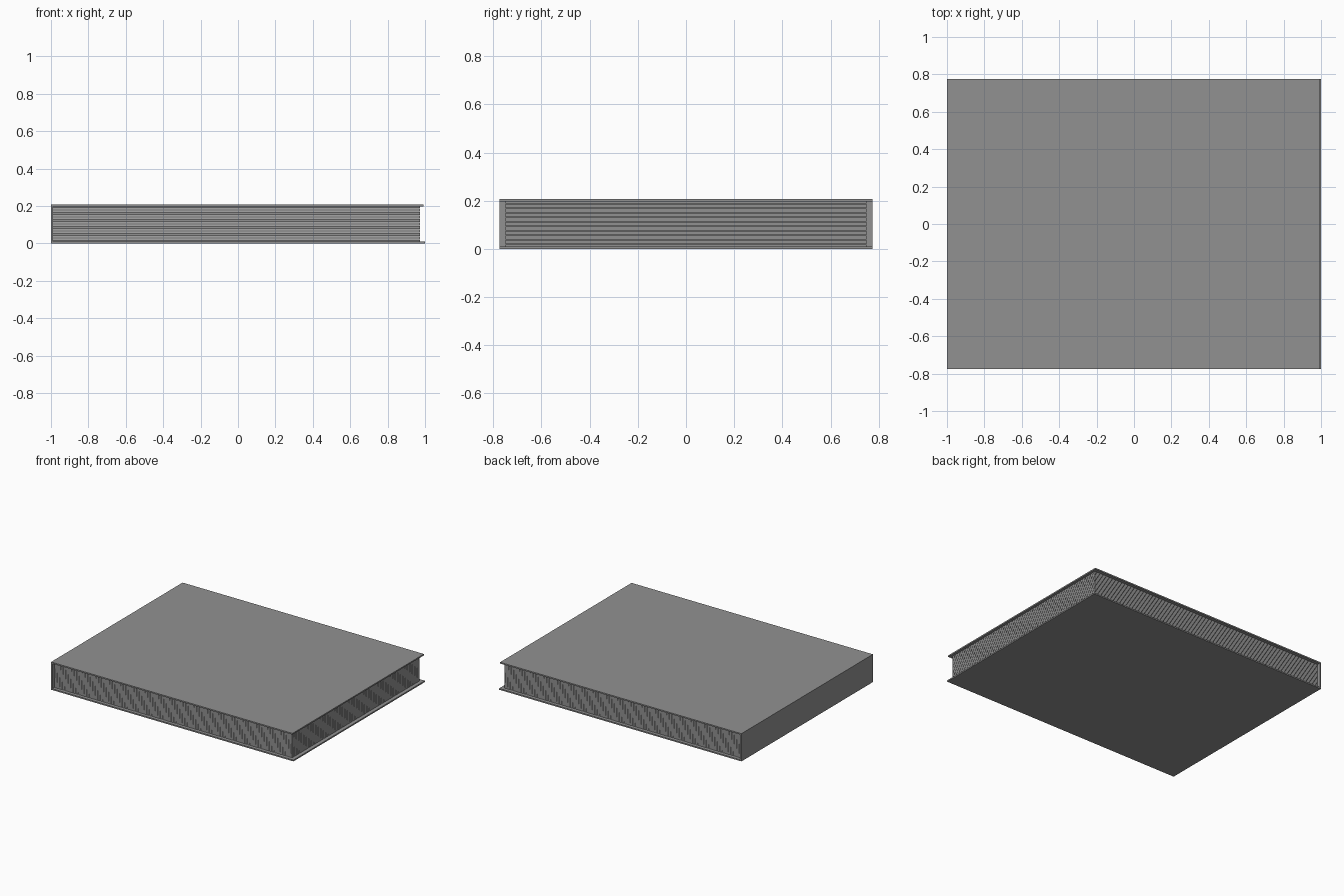
import bpy, bmesh

if "Cube" in bpy.data.objects:
    bpy.data.objects.remove(bpy.data.objects["Cube"])

HALF_Y = 0.775      # half height of the cover
HEIGHT = 0.207      # overall thickness of the book
T = 0.01            # board thickness
PAGES = 100

grey = bpy.data.materials.new("dark_grey")
grey.diffuse_color = (0.285, 0.285, 0.285, 1)
grey.use_nodes = True
grey.node_tree.nodes["Principled BSDF"].inputs["Base Color"].default_value = grey.diffuse_color


def finish(bm, name):
    bmesh.ops.recalc_face_normals(bm, faces=bm.faces)
    mesh = bpy.data.meshes.new(name)
    bm.to_mesh(mesh)
    bm.free()
    mesh.materials.append(grey)
    obj = bpy.data.objects.new(name, mesh)
    bpy.context.collection.objects.link(obj)
    return obj


def extruded(name, profile, y0, y1):
    """Extrude an (x, z) outline along y."""
    bm = bmesh.new()
    face = bm.faces.new([bm.verts.new((x, y0, z)) for x, z in profile])
    ext = bmesh.ops.extrude_face_region(bm, geom=[face])
    moved = [v for v in ext["geom"] if isinstance(v, bmesh.types.BMVert)]
    bmesh.ops.translate(bm, verts=moved, vec=(0, y1 - y0, 0))
    return finish(bm, name)


# Wraparound cover: bottom board, spine and slightly shorter top board
extruded("cover", [(-1, 0), (1, 0), (1, T), (-1 + T, T),
                   (-1 + T, HEIGHT - T), (0.992, HEIGHT - T),
                   (0.992, HEIGHT), (-1, HEIGHT)], -HALF_Y, HALF_Y)

# Stack of thin pages, with very fine gaps between the sheets
pitch = (HEIGHT - 2 * T) / PAGES
sheet = pitch * 0.9
z = T + pitch * 0.05
pages = extruded("pages", [(-0.99, z), (0.972, z), (0.972, z + sheet),
                           (-0.99, z + sheet)], -0.75, 0.75)
arr = pages.modifiers.new("stack", "ARRAY")
arr.count = PAGES
arr.use_relative_offset = False
arr.use_constant_offset = True
arr.constant_offset_displace = (0, 0, pitch)
